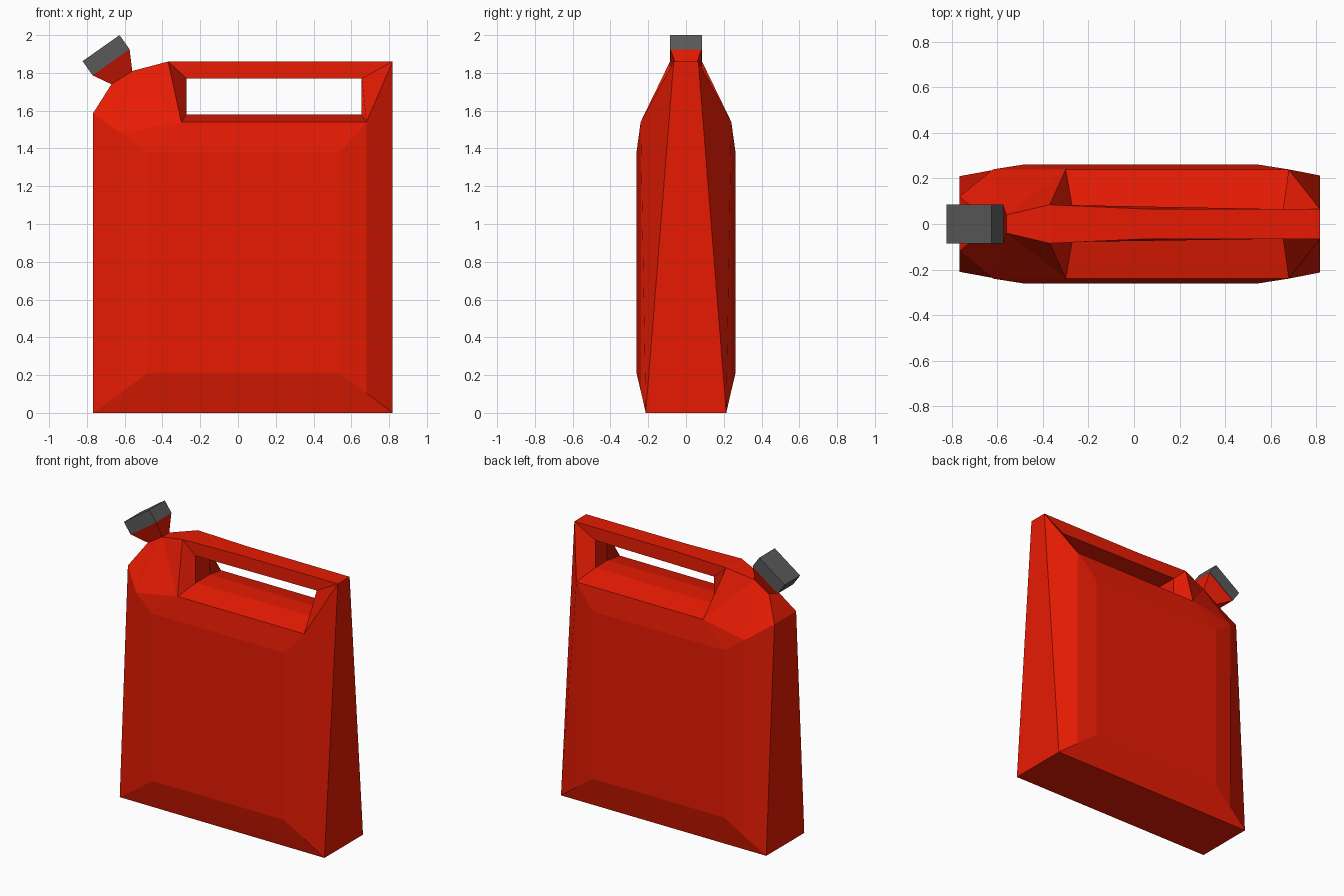
import bpy, bmesh
from mathutils import Vector

if "Cube" in bpy.data.objects:
    bpy.data.objects.remove(bpy.data.objects["Cube"])


def material(name, rgb):
    m = bpy.data.materials.new(name)
    m.diffuse_color = (*rgb, 1)
    m.use_nodes = True
    m.node_tree.nodes["Principled BSDF"].inputs["Base Color"].default_value = m.diffuse_color
    return m


RED = material("red plastic", (0.80, 0.011, 0.001))
GREY = material("dark grey", (0.10, 0.10, 0.10))


def finish(name, bm, mat):
    bmesh.ops.recalc_face_normals(bm, faces=bm.faces)
    me = bpy.data.meshes.new(name)
    bm.to_mesh(me)
    bm.free()
    me.materials.append(mat)
    bpy.context.collection.objects.link(bpy.data.objects.new(name, me))


# half of the can: outer rim, bevel ring, flat panel and handle hole
P = {
    "A": (-.768, .21, 0), "B": (.818, .213, 0), "C": (.818, .065, 1.86),
    "M": (.02, .067, 1.86), "D": (-.37, .085, 1.86), "E": (-.56, .04, 1.81),
    "F": (-.67, .04, 1.74), "G": (-.768, .12, 1.585),
    "a": (-.62, .237, .105), "b": (.68, .237, .105), "c": (.68, .24, 1.54),
    "d": (-.30, .24, 1.54), "e": (-.62, .24, 1.48),
    "1": (-.48, .262, .21), "2": (.54, .262, .21),
    "3": (.54, .262, 1.38), "4": (-.48, .262, 1.38),
    "w": (-.272, .079, 1.58), "x": (.655, .065, 1.58),
    "y": (.655, .065, 1.77), "z": (-.272, .079, 1.77),
}
SIDE = ("1234 ABba BCcb GAae ab21 bc32 cd43 de4 ea14 "  # body facets
        "GFe FEe Ede EDd "                              # shoulder
        "dcxw cCyx CMDzy Ddwz").split()                 # handle recess

bm = bmesh.new()
sides = []
for s in (-1, 1):
    v = {k: bm.verts.new((p[0], s * p[1], p[2])) for k, p in P.items()}
    for f in SIDE:
        bm.faces.new([v[k] for k in f])
    sides.append(v)
# join the two sides around the rim and through the handle hole
l, r = sides
for loop in ("ABCMDEFG", "wxyz"):
    for i, k in enumerate(loop):
        n = loop[(i + 1) % len(loop)]
        if k + n != "EF":                               # neck opening
            bm.faces.new((l[k], l[n], r[n], r[k]))
finish("can_body", bm, RED)


def block(name, low, high, mat):
    """Four-sided block between two rings, each given as (left, right, half depth)."""
    bm = bmesh.new()
    rings = []
    for a, b, h in (low, high):
        rings.append([bm.verts.new((p[0], s * h, p[1]))
                      for p, s in ((a, -1), (b, -1), (b, 1), (a, 1))])
    for i in range(4):
        j = (i + 1) % 4
        bm.faces.new((rings[0][i], rings[0][j], rings[1][j], rings[1][i]))
    for ring in rings:
        bm.faces.new(ring)
    finish(name, bm, mat)


# flared spout and tilted cap
nl, nr = Vector((-.770, 1.787)), Vector((-.574, 1.925))
up = Vector((-.053, .075))
block("spout_neck", (P["F"][::2], P["E"][::2], .04), (nl, nr, .083), RED)
block("cap", (nl, nr, .086), (nl + up, nr + up, .086), GREY)
